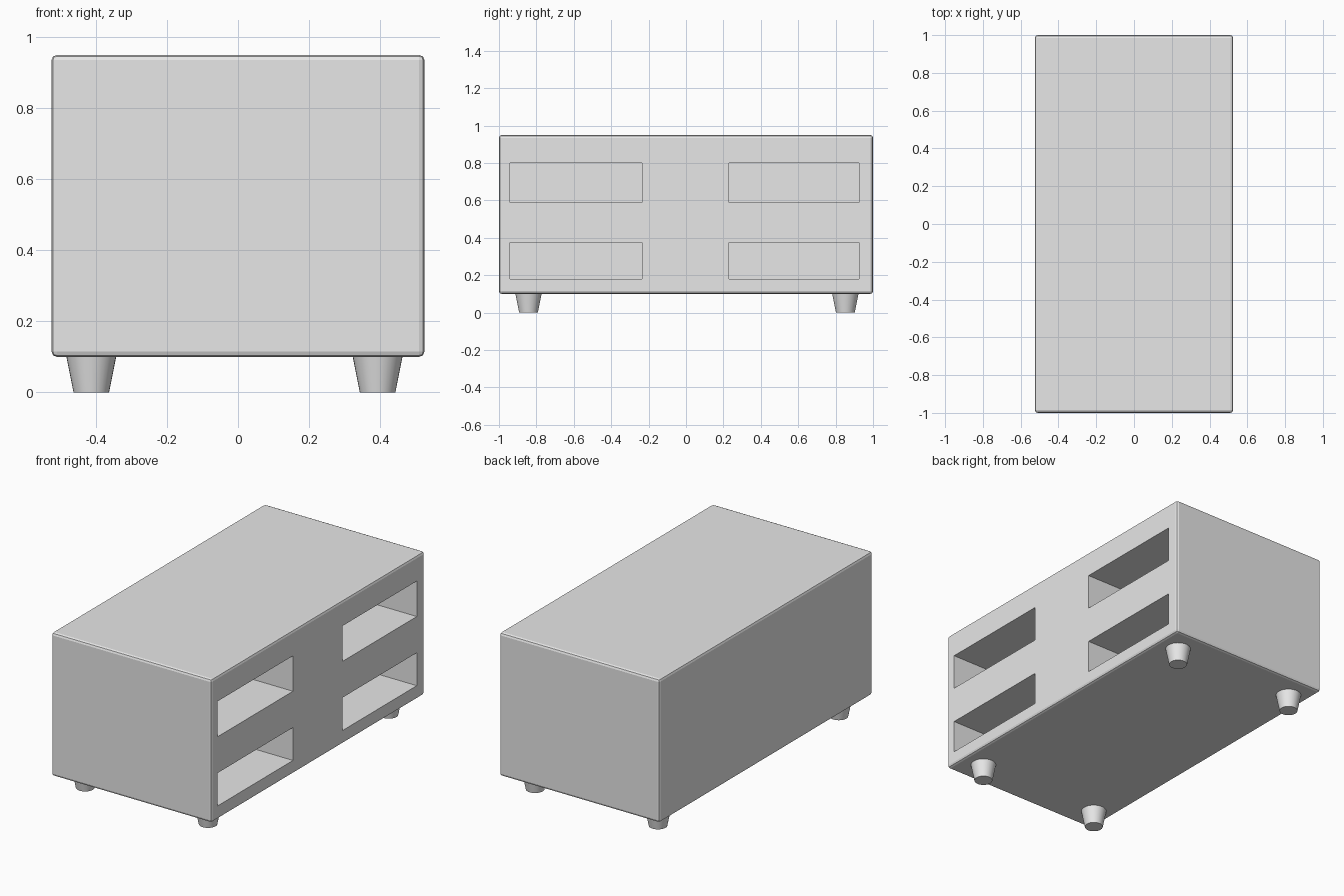
import bpy, bmesh, math
from mathutils import Matrix, Vector

cube = bpy.data.objects.get("Cube")
if cube:
    bpy.data.objects.remove(cube, do_unlink=True)

# One grey finish for the whole piece
grey = bpy.data.materials.new("plain_grey")
grey.use_nodes = True
grey.diffuse_color = (0.8, 0.8, 0.8, 1)
grey.node_tree.nodes["Principled BSDF"].inputs["Base Color"].default_value = (0.8, 0.8, 0.8, 1)


def add_box(bm, low, high):
    low, high = Vector(low), Vector(high)
    place = Matrix.Translation((low + high) / 2) @ Matrix.Diagonal((*(high - low), 1))
    bmesh.ops.create_cube(bm, size=1, matrix=place)


def make_object(name, bm):
    mesh = bpy.data.meshes.new(name)
    bm.to_mesh(mesh)
    bm.free()
    obj = bpy.data.objects.new(name, mesh)
    bpy.context.collection.objects.link(obj)
    mesh.materials.append(grey)
    return obj


def select_only(obj):
    bpy.ops.object.select_all(action='DESELECT')
    obj.select_set(True)
    bpy.context.view_layer.objects.active = obj


# Cabinet body with softened outer edges
HALF_WIDTH, BASE, TOP = 0.525, 0.1, 0.95
bm = bmesh.new()
add_box(bm, (-HALF_WIDTH, -1, BASE), (HALF_WIDTH, 1, TOP))
bmesh.ops.bevel(bm, geom=bm.edges[:], offset=0.015, segments=2,
                profile=0.5, affect='EDGES')
cabinet = make_object("cabinet_body", bm)

# Four open compartments cut into the left side
COMPARTMENT_DEPTH = 0.7
bm = bmesh.new()
for y_low, y_high in ((-0.94, -0.235), (0.23, 0.925)):
    for z_low, z_high in ((0.18, 0.375), (0.59, 0.80)):
        add_box(bm, (HALF_WIDTH - COMPARTMENT_DEPTH, y_low, z_low),
                (HALF_WIDTH + 0.1, y_high, z_high))
cutter = make_object("compartment_cutter", bm)
cutter.hide_render = True
cut = cabinet.modifiers.new("compartments", 'BOOLEAN')
cut.operation = 'DIFFERENCE'
cut.solver = 'EXACT'
cut.object = cutter
select_only(cabinet)
bpy.ops.object.modifier_apply(modifier=cut.name)
bpy.data.objects.remove(cutter, do_unlink=True)

# Four tapered round feet
for end, y in (("front", -0.842), ("back", 0.852)):
    for side, x in (("right", -0.413), ("left", 0.393)):
        bm = bmesh.new()
        bmesh.ops.create_cone(bm, cap_ends=True, segments=32, radius1=0.05,
                              radius2=0.07, depth=BASE,
                              matrix=Matrix.Translation((x, y, BASE / 2)))
        foot = make_object(f"{end}_{side}_foot", bm)
        select_only(foot)
        bpy.ops.object.shade_smooth_by_angle(angle=math.radians(30))
